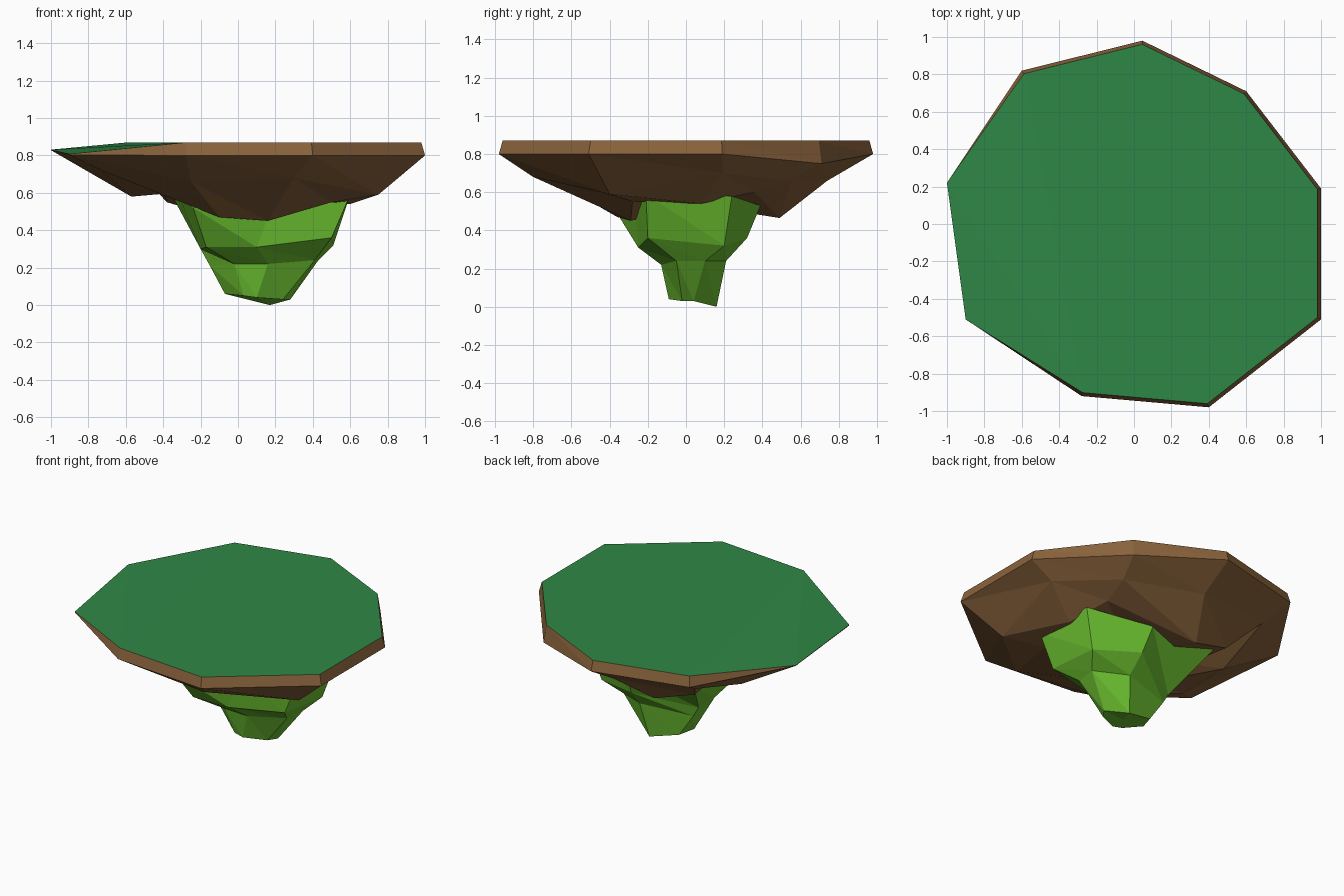
import bpy
from mathutils import Vector

cube = bpy.data.objects.get("Cube")
if cube:
    bpy.data.objects.remove(cube, do_unlink=True)


def make_material(name, colour):
    material = bpy.data.materials.new(name)
    material.use_nodes = True
    rgba = (*colour, 1.0)
    material.diffuse_color = rgba
    shader = next(n for n in material.node_tree.nodes if n.type == "BSDF_PRINCIPLED")
    shader.inputs["Base Color"].default_value = rgba
    return material


def make_object(name, points, faces, material):
    mesh = bpy.data.meshes.new(name)
    mesh.from_pydata([tuple(p) for p in points], [], faces)
    mesh.materials.append(material)
    mesh.validate()
    mesh.update()
    obj = bpy.data.objects.new(name, mesh)
    bpy.context.scene.collection.objects.link(obj)
    return obj


def loft(name, rings, material, cap=True):
    """Join rings listed from top to bottom, counter-clockwise from above."""
    count = len(rings[0])
    points = [p for ring in rings for p in ring]
    faces = []
    for level in range(len(rings) - 1):
        upper, lower = level * count, (level + 1) * count
        for i in range(count):
            j = (i + 1) % count
            faces.append((upper + i, lower + i, lower + j))
            faces.append((upper + i, lower + j, upper + j))
    if cap:
        # close the underside with a fan around the ring's middle
        last = (len(rings) - 1) * count
        points.append(sum((Vector(p) for p in rings[-1]), Vector()) / count)
        tip = len(points) - 1
        faces += [(last + i, tip, last + (i + 1) % count) for i in range(count)]
    return make_object(name, points, faces, material)


grass_green = make_material("grass green", (0.028, 0.245, 0.062))
earth_brown = make_material("earth brown", (0.255, 0.125, 0.045))
leaf_green = make_material("leaf green", (0.15, 0.53, 0.03))

# Rim outline and the rock rings beneath it
LEFT_CORNER, FRONT_CORNER = 4, 5
rim = [(1.0, 0.19, 0.80), (0.6, 0.71, 0.75), (0.045, 0.98, 0.80),
       (-0.6, 0.82, 0.80), (-1.0, 0.22, 0.828), (-0.9, -0.51, 0.803),
       (-0.28, -0.92, 0.80), (0.4, -0.98, 0.80), (1.0, -0.51, 0.80)]
middle = [(0.84, 0.19, 0.7), (0.55, 0.55, 0.66), (0.04, 0.74, 0.66),
          (-0.52, 0.64, 0.7), (-0.57, 0.2, 0.58), (-0.73, -0.39, 0.72),
          (-0.25, -0.69, 0.66), (0.3, -0.8, 0.68), (0.75, -0.4, 0.59)]
bottom = [(0.6, 0.08, 0.54), (0.52, 0.36, 0.6), (-0.1, 0.49, 0.465),
          (-0.38, 0.45, 0.55), (-0.4, 0.05, 0.62), (-0.34, -0.28, 0.6),
          (-0.1, -0.36, 0.47), (0.16, -0.29, 0.45), (0.5, -0.28, 0.55)]

# Flat lawn, dipping at one side
lawn = []
for i, (x, y, z) in enumerate(rim):
    height = {LEFT_CORNER: 0.831, FRONT_CORNER: 0.808}.get(i, 0.87)
    inset = 1.0 if i in (LEFT_CORNER, FRONT_CORNER) else 0.98
    lawn.append((x * inset, y * inset, height))
flat_part = tuple(i for i in range(len(lawn)) if i not in (LEFT_CORNER, FRONT_CORNER))
make_object("lawn", lawn, [flat_part, (3, 4, 6), (4, 5, 6)], grass_green)

# Earth edge and tapering rock
loft("earth_edge", [lawn, rim], earth_brown, cap=False)
loft("rock_underside", [rim, middle, bottom], earth_brown)

# Faceted leafy root, widest where it meets the rock
root_top = [(0.59, 0.24, 0.58), (0.17, 0.39, 0.53), (-0.35, 0.41, 0.58),
            (-0.33, -0.02, 0.62), (-0.24, -0.38, 0.52), (0.2, -0.27, 0.58),
            (0.6, -0.21, 0.59)]
root_waist = [(0.51, 0.2, 0.32), (0.2, 0.32, 0.36), (-0.18, 0.12, 0.28),
              (-0.2, -0.03, 0.3), (-0.17, -0.25, 0.31), (0.1, -0.25, 0.31),
              (0.5, -0.2, 0.36)]
root_neck = [(0.43, 0.1, 0.24), (0.21, 0.21, 0.24), (-0.14, 0.12, 0.21),
             (-0.15, -0.02, 0.21), (-0.02, -0.12, 0.22), (0.16, -0.13, 0.22),
             (0.41, -0.05, 0.24)]
root_tip = [(0.28, 0.04, 0.03), (0.17, 0.16, 0.0), (-0.03, 0.12, 0.05),
            (-0.07, 0.01, 0.06), (0.03, -0.08, 0.05), (0.1, -0.09, 0.04),
            (0.24, -0.02, 0.03)]
loft("leafy_root", [root_top, root_waist, root_neck, root_tip], leaf_green)
